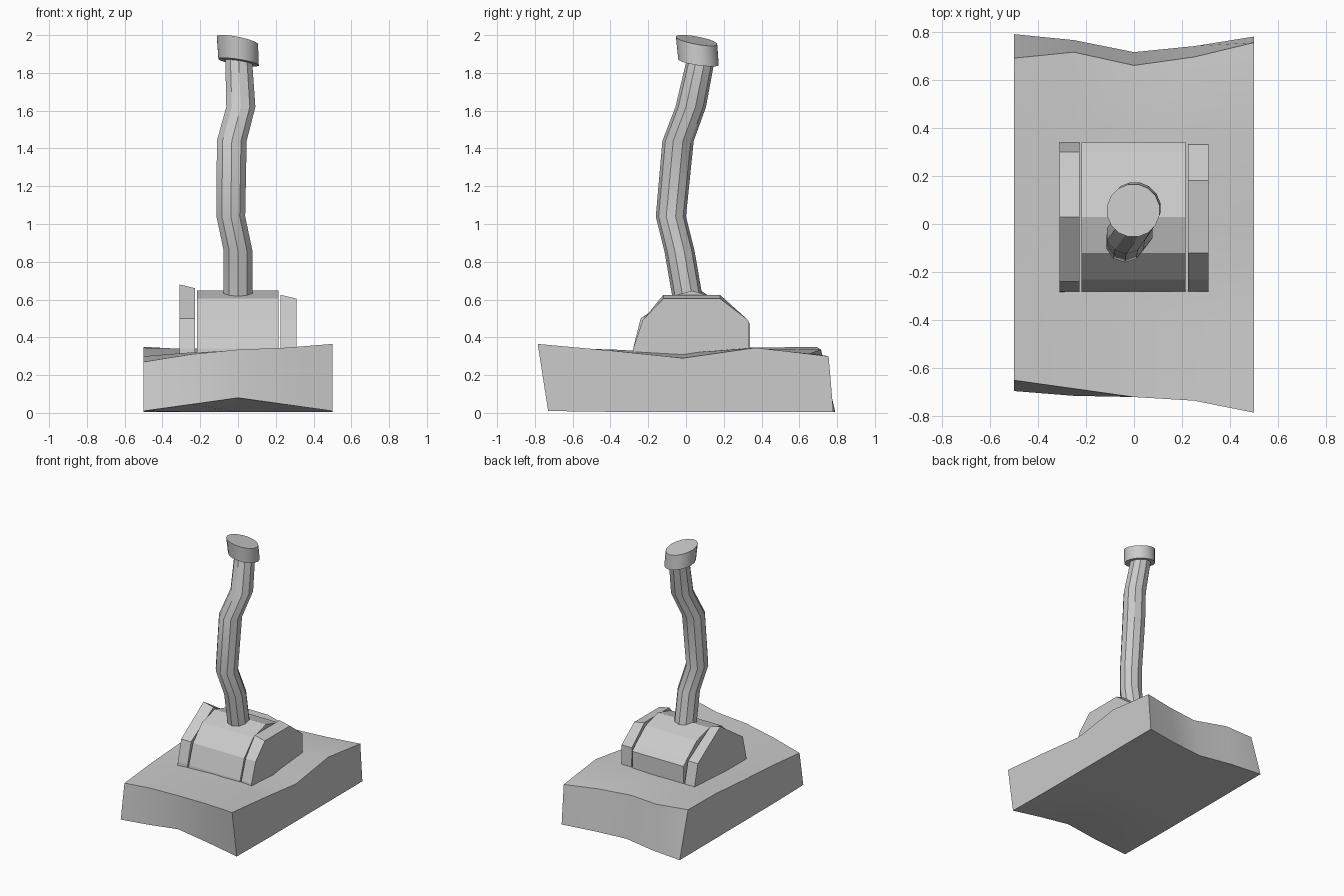
import bpy, bmesh, math
from mathutils import Vector

if "Cube" in bpy.data.objects:
    bpy.data.objects.remove(bpy.data.objects["Cube"])


def finish(name, bm, smooth=None):
    bmesh.ops.recalc_face_normals(bm, faces=bm.faces)
    me = bpy.data.meshes.new(name)
    bm.to_mesh(me)
    bm.free()
    ob = bpy.data.objects.new(name, me)
    bpy.context.collection.objects.link(ob)
    if smooth is not None:
        bpy.ops.object.select_all(action='DESELECT')
        ob.select_set(True)
        bpy.context.view_layer.objects.active = ob
        bpy.ops.object.shade_smooth_by_angle(angle=math.radians(smooth))
    return ob


def skin(bm, rings, caps=True):
    """Bridge closed rings of points with quads and cap the ends."""
    vs = [[bm.verts.new(p) for p in r] for r in rings]
    n = len(vs[0])
    for a, b in zip(vs, vs[1:]):
        for i in range(n):
            j = (i + 1) % n
            bm.faces.new((a[i], a[j], b[j], b[i]))
    if caps:
        bm.faces.new(vs[0][::-1])
        bm.faces.new(vs[-1])


# Base: warped stone slab from a top and a bottom 5 x 5 sheet
XS = (-0.5, -0.25, 0, 0.25, 0.5)
top_front = (-0.65, -0.685, -0.72, -0.735, -0.785)
top_back = (0.69, 0.715, 0.66, 0.695, 0.755)
bot_front = (-0.695, -0.715, -0.72, -0.72, -0.73)
bot_back = (0.79, 0.765, 0.715, 0.74, 0.78)
top_z = ((0.27, 0.31, 0.335, 0.345, 0.365),
         (0.30, 0.32, 0.33, 0.335, 0.33),
         (0.32, 0.32, 0.325, 0.315, 0.29),
         (0.345, 0.34, 0.34, 0.345, 0.345),
         (0.35, 0.335, 0.315, 0.31, 0.30))
bot_z = (0.01, 0.045, 0.08, 0.045, 0.01)

bm = bmesh.new()


def sheet(front, back, zfun):
    return [[bm.verts.new((x, front[i] + (back[i] - front[i]) * j / 4, zfun(i, j)))
             for i, x in enumerate(XS)] for j in range(5)]


top = sheet(top_front, top_back, lambda i, j: top_z[j][i])
bot = sheet(bot_front, bot_back, lambda i, j: bot_z[i] if j == 0 else 0.005)
for g in (top, bot):
    for j in range(4):
        for i in range(4):
            bm.faces.new((g[j][i], g[j][i + 1], g[j + 1][i + 1], g[j + 1][i]))
for k in range(4):
    for e in (0, 4):
        bm.faces.new((bot[e][k], bot[e][k + 1], top[e][k + 1], top[e][k]))
        bm.faces.new((bot[k][e], bot[k + 1][e], top[k + 1][e], top[k][e]))
rim = [e for e in bm.edges
       if len(e.link_faces) == 2 and e.calc_face_angle(0) > math.radians(50)]
bmesh.ops.bevel(bm, geom=rim, offset=0.025, segments=3, profile=0.5, affect='EDGES')
finish("base_slab", bm, 40)


# Housing: three faceted blocks side by side, profiles in (y, z)
def block(name, x0, x1, prof, drop0=0.0, drop1=0.0):
    b = bmesh.new()
    skin(b, [[(x, y, z - d * (z > 0.55)) for y, z in prof]
             for x, d in ((x0, drop0), (x1, drop1))])
    finish(name, b)


block("housing_left", -0.31, -0.227,
      [(-0.285, 0.28), (-0.28, 0.34), (-0.24, 0.5), (0.03, 0.68),
       (0.30, 0.5), (0.34, 0.34), (0.34, 0.28)], 0, 0.02)
block("housing_middle", -0.218, 0.214,
      [(-0.285, 0.28), (-0.28, 0.34), (-0.23, 0.49), (-0.12, 0.605), (0.03, 0.647),
       (0.18, 0.605), (0.30, 0.51), (0.34, 0.47), (0.34, 0.28)])
block("housing_right", 0.224, 0.31,
      [(-0.285, 0.28), (-0.28, 0.34), (-0.23, 0.49), (-0.12, 0.605),
       (0.18, 0.605), (0.33, 0.49), (0.335, 0.28)], -0.02, 0)


# Round sections with a plane tilt (sx, sy = slope of the ring in x and y)
def ring(c, r, n, sx=0.0, sy=0.0):
    pts = []
    for i in range(n):
        a = 2 * math.pi * (i + 0.5) / n
        dx, dy = r * math.cos(a), r * math.sin(a)
        pts.append(Vector(c) + Vector((dx, dy, sx * dx + sy * dy)))
    return pts


# Crooked stalk
path = [(0, 0.01, 0.60), (0, -0.035, 0.86), (-0.038, -0.08, 1.04),
        (-0.033, -0.042, 1.44), (0.015, 0.025, 1.62), (0.003, 0.08, 1.88)]
radii = (0.08, 0.08, 0.08, 0.083, 0.081, 0.074)
bm = bmesh.new()
skin(bm, [ring(c, r, 10) for c, r in zip(path, radii)])
finish("stalk", bm, 30)

# Tilted end cap
bm = bmesh.new()
skin(bm, [ring((0.003, 0.066, 1.857), 0.109, 16, -0.16, -0.14),
          ring((-0.003, 0.056, 1.972), 0.111, 16, -0.19, -0.18)])
finish("stalk_cap", bm, 30)
